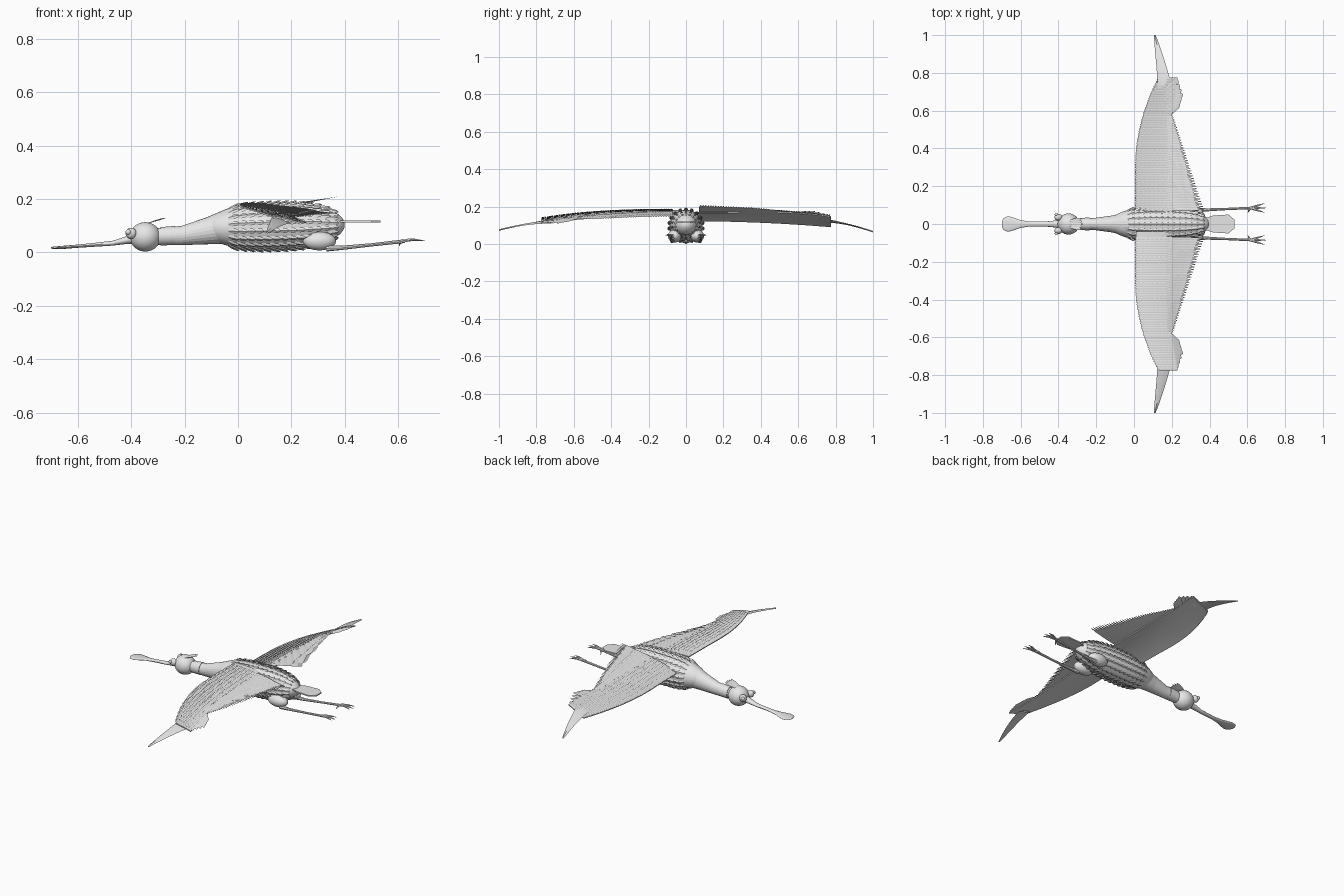
import bpy, bmesh, math
from mathutils import Vector

if "Cube" in bpy.data.objects:
    bpy.data.objects.remove(bpy.data.objects["Cube"])

mat = bpy.data.materials.new("pale grey")
mat.use_nodes = True
COLOUR = (0.8, 0.8, 0.8, 1)
mat.diffuse_color = COLOUR
mat.node_tree.nodes["Principled BSDF"].inputs["Base Color"].default_value = COLOUR


def finish(name, bm, smooth=True):
    bmesh.ops.recalc_face_normals(bm, faces=bm.faces)
    mesh = bpy.data.meshes.new(name)
    bm.to_mesh(mesh)
    bm.free()
    ob = bpy.data.objects.new(name, mesh)
    bpy.context.collection.objects.link(ob)
    mesh.materials.append(mat)
    if smooth:
        bpy.ops.object.select_all(action='DESELECT')
        ob.select_set(True)
        bpy.context.view_layer.objects.active = ob
        bpy.ops.object.shade_smooth_by_angle(angle=math.radians(35))
    return ob


def rings_to_skin(bm, rings):
    """Bridge equal rings of points and cap both ends."""
    rows = [[bm.verts.new(p) for p in ring] for ring in rings]
    n = len(rows[0])
    for a, b in zip(rows, rows[1:]):
        for i in range(n):
            j = (i + 1) % n
            bm.faces.new((a[i], a[j], b[j], b[i]))
    bm.faces.new(rows[0])
    bm.faces.new(rows[-1])


def loft(name, sections, segs=24, smooth=True):
    """Elliptical sections (x, z centre, y radius, z radius) along x."""
    bm = bmesh.new()
    turn = [2 * math.pi * i / segs for i in range(segs)]
    rings_to_skin(bm, [[(x, ry * math.cos(a), z + rz * math.sin(a)) for a in turn]
                       for x, z, ry, rz in sections])
    return finish(name, bm, smooth)


def ball(name, centre, radii, segs=24):
    bm = bmesh.new()
    bmesh.ops.create_uvsphere(bm, u_segments=segs, v_segments=segs // 2, radius=1)
    for v in bm.verts:
        v.co = Vector(centre) + Vector(c * r for c, r in zip(v.co, radii))
    return finish(name, bm)


def limb(bm, points, radii, segs=8):
    """Round limb through points."""
    pts = [Vector(p) for p in points]
    d = (pts[-1] - pts[0]).normalized()
    u = d.cross(Vector((0, 0, 1))).normalized()
    w = u.cross(d)
    turn = [2 * math.pi * i / segs for i in range(segs)]
    rings_to_skin(bm, [[p + (u * math.cos(a) + w * math.sin(a)) * r for a in turn]
                       for p, r in zip(pts, radii)])


def feather(bm, root, tip, normal, width, lift=0.15):
    """Leaf-shaped blade with a raised midrib and a thin underside."""
    root, tip, normal = Vector(root), Vector(tip), Vector(normal).normalized()
    side = (tip - root).cross(normal).normalized() * width / 2
    rings = []
    for t, w in ((0, 0.6), (0.35, 1), (0.8, 0.85), (1, 0.15)):
        c = root.lerp(tip, t)
        rib = normal * width * lift * w
        rings.append([c - side * w, c + rib, c + side * w, c - rib * 0.3])
    rings_to_skin(bm, rings)


# Body, neck and head
def body_radius(t):
    return max(0.0, 1 - abs(2 * t - 1) ** 2.6) ** 0.5


def body_section(x):
    """Centre height, y radius and z radius of the trunk at x."""
    t = (x + 0.13) / 0.53
    r = body_radius(t)
    return 0.1 + 0.012 * (t - 0.5), 0.088 * r, 0.084 * r


loft("body", [(x, *body_section(x)) for x in
              [0.135 - 0.264 * math.cos(math.pi * i / 24) for i in range(25)]], 32)
loft("neck", [(-0.3, 0.062, 0.028, 0.031), (-0.21, 0.066, 0.032, 0.036),
              (-0.12, 0.083, 0.044, 0.05), (-0.03, 0.103, 0.064, 0.068),
              (0.04, 0.103, 0.075, 0.076)], 24, False)
loft("neck_collar", [(-0.29, 0.063, 0.032, 0.034), (-0.235, 0.066, 0.034, 0.036)])
ball("head", (-0.347, 0, 0.061), (0.058, 0.056, 0.055), 32)
loft("beak", [(-0.38, 0.058, 0.024, 0.022), (-0.42, 0.048, 0.018, 0.014),
              (-0.47, 0.037, 0.013, 0.009), (-0.55, 0.03, 0.013, 0.007),
              (-0.6, 0.026, 0.02, 0.006), (-0.635, 0.023, 0.033, 0.006),
              (-0.66, 0.021, 0.04, 0.006), (-0.68, 0.02, 0.038, 0.005),
              (-0.693, 0.02, 0.028, 0.004), (-0.7, 0.02, 0.012, 0.002)], 16)
for label, s in (("left", 1), ("right", -1)):
    ball(label + "_eye", (-0.4, s * 0.035, 0.074), (0.021, 0.018, 0.021), 16)
    ball(label + "_pupil", (-0.411, s * 0.05, 0.079), (0.01, 0.007, 0.01), 12)

# Crest on the back of the head
bm = bmesh.new()
for k in range(-2, 3):
    feather(bm, (-0.335, k * 0.008, 0.112), (-0.27 - abs(k) * 0.004, k * 0.014, 0.131),
            (-0.3, 0, 1), 0.018)
finish("crest", bm)

# Rows of overlapping feathers around the trunk
bm = bmesh.new()
ROWS, STEPS = 18, 13
for row in range(ROWS):
    a = 2 * math.pi * (row + 0.5) / ROWS
    for k in range(STEPS):
        ends = []
        for x, out in ((-0.035 + 0.031 * k, 0.0), (0.005 + 0.031 * k, 0.011)):
            z, ry, rz = body_section(min(x, 0.385))
            ends.append((x, (ry + out) * math.cos(a), z + (rz + out) * math.sin(a)))
        feather(bm, *ends, (0, math.cos(a), math.sin(a)), 0.02, 0.25)
finish("body_feathers", bm)

# Tail fan
bm = bmesh.new()
outline = [(0.36, 0.025), (0.42, 0.045), (0.5, 0.05), (0.533, 0.022)]
outline += [(x, -y) for x, y in reversed(outline)]
rings_to_skin(bm, [[(x, y, z) for x, y in outline] for z in (0.115, 0.122)])
finish("tail", bm, False)


# Wings
def lead_x(s):
    return 0.01 + 0.11 * (max(0, s - 0.3) / 0.45) ** 2


def rear_x(s):
    return 0.2 + 0.03 * max(0, (s - 0.57) / 0.2)


def wing_point(side, s, x, lift=0.0):
    """Point on the tilted wing at span s and position x."""
    q = s / 0.75
    if side > 0:
        edge, slope = 0.13 - 0.03 * q ** 2, 0.22 + 0.23 * q ** 2
    else:
        edge, slope = 0.183 - 0.04 * q ** 3, -0.1 - 0.2 * q ** 2
    c = min(1, max(0, (x - lead_x(s)) / 0.2))
    return Vector((x, side * s, edge + slope * (x - lead_x(s)) + 0.03 * c * (1 - c) + lift))


UP = (0, 0, 1)
for label, side in (("left", 1), ("right", -1)):
    # Smooth wing membrane
    bm = bmesh.new()
    rings = []
    for i in range(31):
        s = 0.04 + 0.735 * i / 30
        xs = [lead_x(s) + (rear_x(s) - lead_x(s)) * j / 10 for j in range(11)]
        rings.append([wing_point(side, s, x) for x in xs] +
                     [wing_point(side, s, x, -0.006) for x in reversed(xs)])
    rings_to_skin(bm, rings)
    finish(label + "_wing", bm)

    # Covert rows on the upper side
    bm = bmesh.new()
    for row in range(8):
        for k in range(56):
            s = 0.075 + 0.0125 * k
            gap = (rear_x(s) - lead_x(s)) / 8
            x = lead_x(s) + gap * row - 0.004
            feather(bm, wing_point(side, s, x, 0.001),
                    wing_point(side, s + 0.004, x + gap * 1.3, 0.007), UP, 0.0135, 0.12)
    finish(label + "_wing_coverts", bm)

    # Trailing flight feathers
    bm = bmesh.new()
    for k in range(37):
        s = 0.075 + 0.0135 * k
        tip_x = 0.395 - 0.33 * s
        for layer, reach in ((0.001, 1), (0.006, 0.6)):
            tip = wing_point(side, s + 0.004, 0.185 + (tip_x - 0.185) * reach, layer)
            feather(bm, wing_point(side, s, 0.175, layer), tip, UP, 0.0165, 0.1)
    # Broad outer feathers
    for k in range(6):
        s = 0.61 + 0.024 * k
        feather(bm, wing_point(side, s - 0.03, 0.17), wing_point(side, s + 0.03, 0.235 + 0.008 * (3 - abs(k - 2))),
                UP, 0.04, 0.06)
    finish(label + "_flight_feathers", bm)

    # Long curved wing tip
    bm = bmesh.new()
    low = 0.067 if side > 0 else 0.076
    rings = []
    for i in range(13):
        t = i / 12
        s = 0.72 + 0.28 * t
        x = 0.163 - 0.053 * t ** 1.2
        half = 0.004 + 0.034 * (1 - t) ** 0.8
        z = low + (0.062 if side > 0 else 0.046) * (1 - t ** 1.5)
        tilt = 0.3 * side * half * (1 - t)
        rings.append([(x - half, side * s, z - tilt), (x, side * s, z + 0.005),
                      (x + half, side * s, z + tilt), (x, side * s, z - 0.003)])
    rings_to_skin(bm, rings)
    finish(label + "_wing_tip", bm)

    # Thigh, leg and foot
    ball(label + "_thigh", (0.305, side * 0.06, 0.045), (0.062, 0.036, 0.035))
    bm = bmesh.new()
    limb(bm, [(0.33, side * 0.073, 0.018), (0.39, side * 0.075, 0.02),
              (0.5, side * 0.08, 0.031), (0.625, side * 0.085, 0.045)],
         [0.012, 0.008, 0.006, 0.007])
    ankle = (0.615, side * 0.085, 0.046)
    for dx, dy, dz in ((0.085, 0, 0), (0.075, 0.024, 0.002), (0.075, -0.024, 0.002),
                       (-0.012, -0.026 * side, -0.018)):
        end = Vector(ankle) + Vector((dx, dy, dz))
        middle = Vector(ankle).lerp(end, 0.5) + Vector((0, 0, 0.004))
        limb(bm, [ankle, middle, end], [0.007, 0.005, 0.001], 6)
    finish(label + "_leg", bm)

# Rest the model on the ground plane
bpy.context.view_layer.update()
parts = [o for o in bpy.context.scene.objects if o.type == 'MESH']
floor = min(v.co.z for o in parts for v in o.data.vertices)
for o in parts:
    o.location.z -= floor
